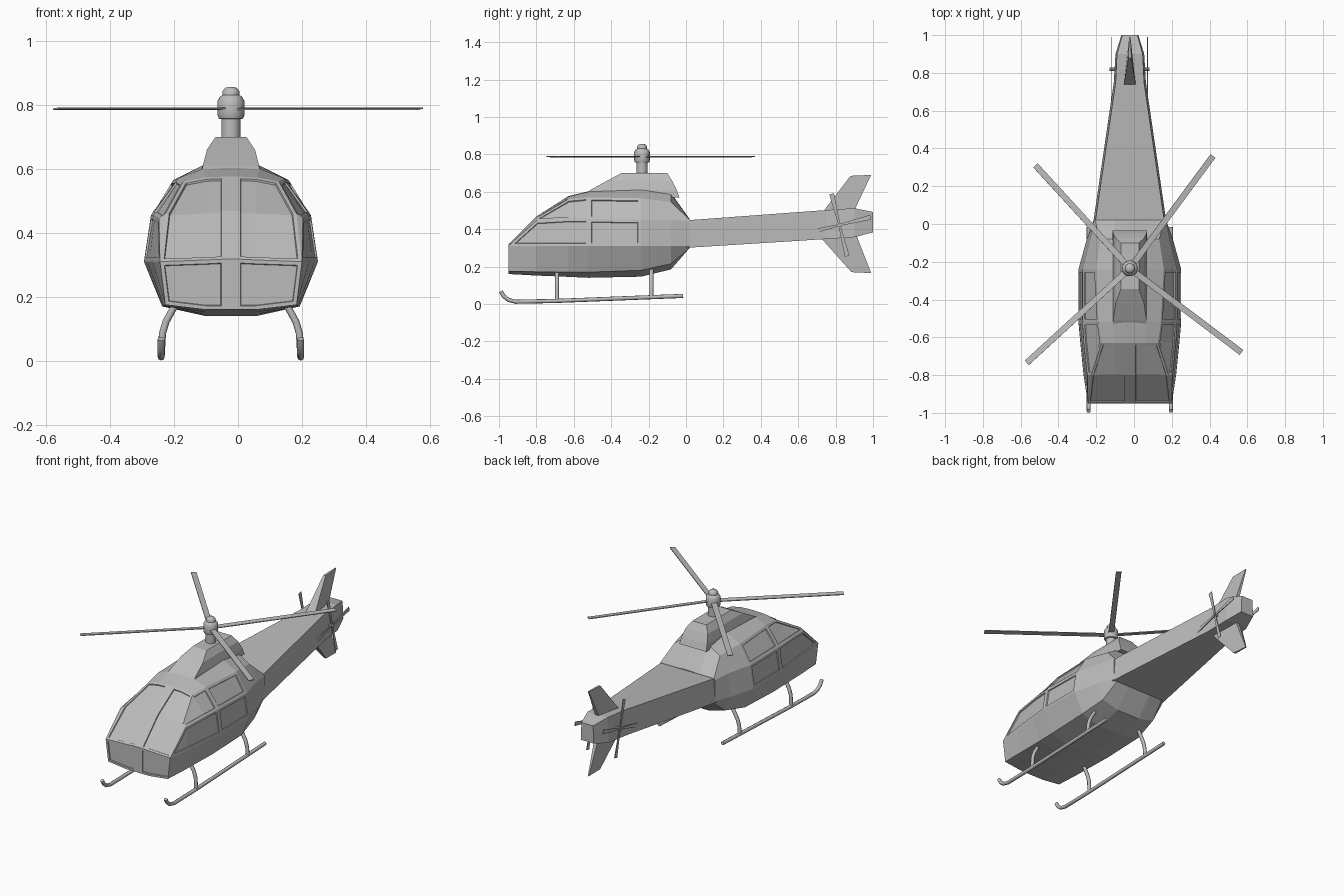
import bpy, bmesh, math
from mathutils import Vector, Matrix

CX = -0.022          # centreline of the airframe
ROTOR_Y = -0.235

cube = bpy.data.objects.get("Cube")
if cube:
    bpy.data.objects.remove(cube, do_unlink=True)

grey = bpy.data.materials.new("plain_grey")
grey.use_nodes = True
grey.diffuse_color = (0.5, 0.5, 0.5, 1)
grey.node_tree.nodes["Principled BSDF"].inputs["Base Color"].default_value = (0.5, 0.5, 0.5, 1)


def finish(name, bm):
    bmesh.ops.recalc_face_normals(bm, faces=bm.faces[:])
    me = bpy.data.meshes.new(name)
    bm.to_mesh(me)
    bm.free()
    me.materials.append(grey)
    ob = bpy.data.objects.new(name, me)
    ob.location.x = CX
    bpy.context.collection.objects.link(ob)
    return ob


def loft(name, rings):
    """Skin closed rings of equal length and cap both ends."""
    bm = bmesh.new()
    loops = [[bm.verts.new(p) for p in ring] for ring in rings]
    n = len(loops[0])
    for a, b in zip(loops, loops[1:]):
        for i in range(n):
            bm.faces.new((a[i], a[(i + 1) % n], b[(i + 1) % n], b[i]))
    bm.faces.new(loops[0])
    bm.faces.new(loops[-1])
    return finish(name, bm)


def tube(name, points, radius, sides=8):
    """Round bar following a path."""
    pts = [Vector(p) for p in points]
    rings = []
    for i, p in enumerate(pts):
        d = (pts[min(i + 1, len(pts) - 1)] - pts[max(i - 1, 0)]).normalized()
        u = d.orthogonal().normalized() if abs(d.x) > 0.9 else d.cross(Vector((1, 0, 0))).normalized()
        v = d.cross(u)
        rings.append([p + radius * (u * math.cos(t) + v * math.sin(t))
                      for t in (2 * math.pi * k / sides for k in range(sides))])
    ob = loft(name, rings)
    return ob


def smooth(ob):
    bpy.ops.object.select_all(action='DESELECT')
    ob.select_set(True)
    bpy.context.view_layer.objects.active = ob
    bpy.ops.object.shade_smooth_by_angle(angle=math.radians(50))


# Cabin: half sections from keel to roof, with a narrow strip for the centre post
POST = 0.018
stations = [  # y, keel z, chine, belt, sill, window top, roof
    (-0.95, 0.160, (0.205, 0.175), (0.222, 0.31), (0.222, 0.31), (0.222, 0.31), (0.08, 0.315)),
    (-0.80, 0.152, (0.210, 0.172), (0.245, 0.31), (0.225, 0.445), (0.205, 0.46), (0.08, 0.465)),
    (-0.63, 0.145, (0.212, 0.170), (0.262, 0.31), (0.243, 0.455), (0.150, 0.56), (0.08, 0.573)),
    (-0.52, 0.140, (0.215, 0.170), (0.272, 0.31), (0.250, 0.455), (0.165, 0.57), (0.09, 0.600)),
    (-0.24, 0.146, (0.215, 0.180), (0.272, 0.31), (0.250, 0.450), (0.180, 0.565), (0.09, 0.610)),
    (-0.08, 0.185, (0.190, 0.215), (0.228, 0.31), (0.210, 0.450), (0.155, 0.545), (0.08, 0.590)),
    (0.02, 0.300, (0.170, 0.300), (0.192, 0.31), (0.190, 0.440), (0.185, 0.450), (0.08, 0.450)),
]


def build_cabin():
    bm = bmesh.new()
    cache = {}

    def vert(x, y, z):
        key = (round(x, 4), round(y, 4), round(z, 4))
        if key not in cache:
            cache[key] = bm.verts.new(key)
        return cache[key]

    def face(verts):
        verts = list(dict.fromkeys(verts))
        return bm.faces.new(verts) if len(verts) > 2 else None

    panes = []
    sides = {}
    for s in (1, -1):
        rows = []
        for y, keel, chine, belt, sill, top, roof in stations:
            half = [(POST, keel), (0.08, keel), chine, belt, sill, top, roof, (POST, roof[1] + 0.003)]
            rows.append([vert(s * x, y, z) for x, z in half])
        sides[s] = rows
        grid = [[face((a[i], a[i + 1], b[i + 1], b[i])) for i in range(7)]
                for a, b in zip(rows, rows[1:])]
        nose = face(rows[0])
        face(rows[-1])
        # windscreen, nose pane, front and rear side windows, door panels
        panes += [([grid[r][c] for r in (0, 1) for c in (5, 6)], 0.012),
                  ([nose], 0.012),
                  ([grid[1][4], grid[2][4]], 0.014),
                  ([grid[3][4]], 0.016),
                  ([grid[r][3] for r in (0, 1, 2)], 0.014),
                  ([grid[3][3]], 0.016)]
    for a, b, c, d in zip(sides[1], sides[-1], sides[1][1:], sides[-1][1:]):
        for i in (0, -1):
            face((a[i], b[i], d[i], c[i]))
    for r in (0, -1):
        p, q = sides[1][r], sides[-1][r]
        face((p[0], p[-1], q[-1], q[0]))
    bmesh.ops.recalc_face_normals(bm, faces=bm.faces[:])
    for faces, width in panes:
        bmesh.ops.inset_region(bm, faces=[f for f in faces if f], thickness=width,
                               use_even_offset=True)
        bmesh.ops.inset_region(bm, faces=[f for f in faces if f], thickness=0.002,
                               depth=-0.006, use_even_offset=True)
    finish("cabin", bm)


build_cabin()


def box_ring(y, low, high, w_low, w_high):
    return [(-w_low, y, low), (w_low, y, low), (w_high, y, high), (-w_high, y, high)]


# Tail boom with a pinched end
loft("tail_boom", [box_ring(0.0, 0.300, 0.447, 0.195, 0.185),
                   box_ring(0.75, 0.347, 0.502, 0.085, 0.075),
                   box_ring(0.90, 0.357, 0.512, 0.076, 0.068),
                   box_ring(1.0, 0.383, 0.492, 0.045, 0.040)])

# Engine cowling: stacked rings, front and rear sloping inwards
loft("engine_cowling", [[(-w, y0, z), (w, y0, z), (w, y1, z), (-w, y1, z)]
                        for z, w, y0, y1 in ((0.57, 0.092, -0.57, -0.035),
                                             (0.61, 0.088, -0.51, -0.05),
                                             (0.66, 0.075, -0.42, -0.075),
                                             (0.70, 0.048, -0.345, -0.10))])

# Tail fins: wide at the root, thin at the tip
for name, root, tip in (("upper_fin", ((0.73, 0.49), (0.90, 0.50)), ((0.88, 0.685), (0.99, 0.69))),
                        ("lower_fin", ((0.715, 0.36), (0.91, 0.37)), ((0.885, 0.17), (0.99, 0.165)))):
    loft(name, [[(-w, a[0], a[1]), (w, a[0], a[1]), (w * 0.4, b[0], b[1]), (-w * 0.4, b[0], b[1])]
                for (a, b), w in ((root, 0.032), (tip, 0.008))])

# Rotor mast and hub, turned from a profile
profile = [(0.030, 0.69), (0.030, 0.755), (0.038, 0.757), (0.042, 0.768), (0.042, 0.812),
           (0.034, 0.826), (0.027, 0.83), (0.027, 0.842), (0.018, 0.853), (0.006, 0.856)]
hub = loft("rotor_hub", [[(r * math.cos(t), ROTOR_Y + r * math.sin(t), z)
                          for t in (2 * math.pi * k / 16 for k in range(16))]
                         for r, z in profile])
smooth(hub)


def blade(name, matrix, start, length, w0, w1, thick):
    """Flat blade along local x, placed by a matrix."""
    rings = [[matrix @ Vector((x, sy * w / 2, sz * thick / 2))
              for sy, sz in ((-1, -1), (1, -1), (1, 1), (-1, 1))]
             for x, w in ((start, w0), (length, w1))]
    loft(name, rings)


# Main rotor blades
for i, angle in enumerate((53.5, 132.5, 222.5, 323)):
    m = (Matrix.Translation((0, ROTOR_Y, 0.788))
         @ Matrix.Rotation(math.radians(angle), 4, 'Z') @ Matrix.Rotation(math.radians(6), 4, 'X'))
    blade(f"rotor_blade_{i + 1}", m, 0.03, 0.74, 0.032, 0.032, 0.005)

# Tail rotors on both sides of the boom, joined by a shaft
for side, x in (("left", 0.094), ("right", -0.098)):
    for i in range(4):
        m = (Matrix.Translation((x, 0.82, 0.422))
             @ Matrix.Rotation(math.radians(14 + 90 * i), 4, 'X')
             @ Matrix.Rotation(math.radians(90), 4, 'Z') @ Matrix.Rotation(math.radians(90), 4, 'X'))
        blade(f"tail_rotor_{side}_{i + 1}", m, 0.0, 0.172, 0.01, 0.026, 0.004)
tube("tail_rotor_shaft", [(-0.108, 0.82, 0.422), (0.104, 0.82, 0.422)], 0.009)

# Landing skids and their curved legs
for side, s in (("left", 1), ("right", -1)):
    x = s * 0.218
    smooth(tube(f"skid_{side}", [(x, -0.99, 0.068), (x, -0.975, 0.042), (x, -0.95, 0.022),
                                 (x, -0.91, 0.012), (x, -0.7, 0.016), (x, -0.015, 0.043)], 0.011))
    for end, y, foot in (("front", -0.69, 0.016), ("rear", -0.185, 0.036)):
        smooth(tube(f"{end}_leg_{side}", [(s * 0.165, y, 0.19), (s * 0.185, y, 0.155),
                                          (s * 0.203, y, 0.122), (s * 0.214, y, 0.085),
                                          (x, y, foot)], 0.011))
